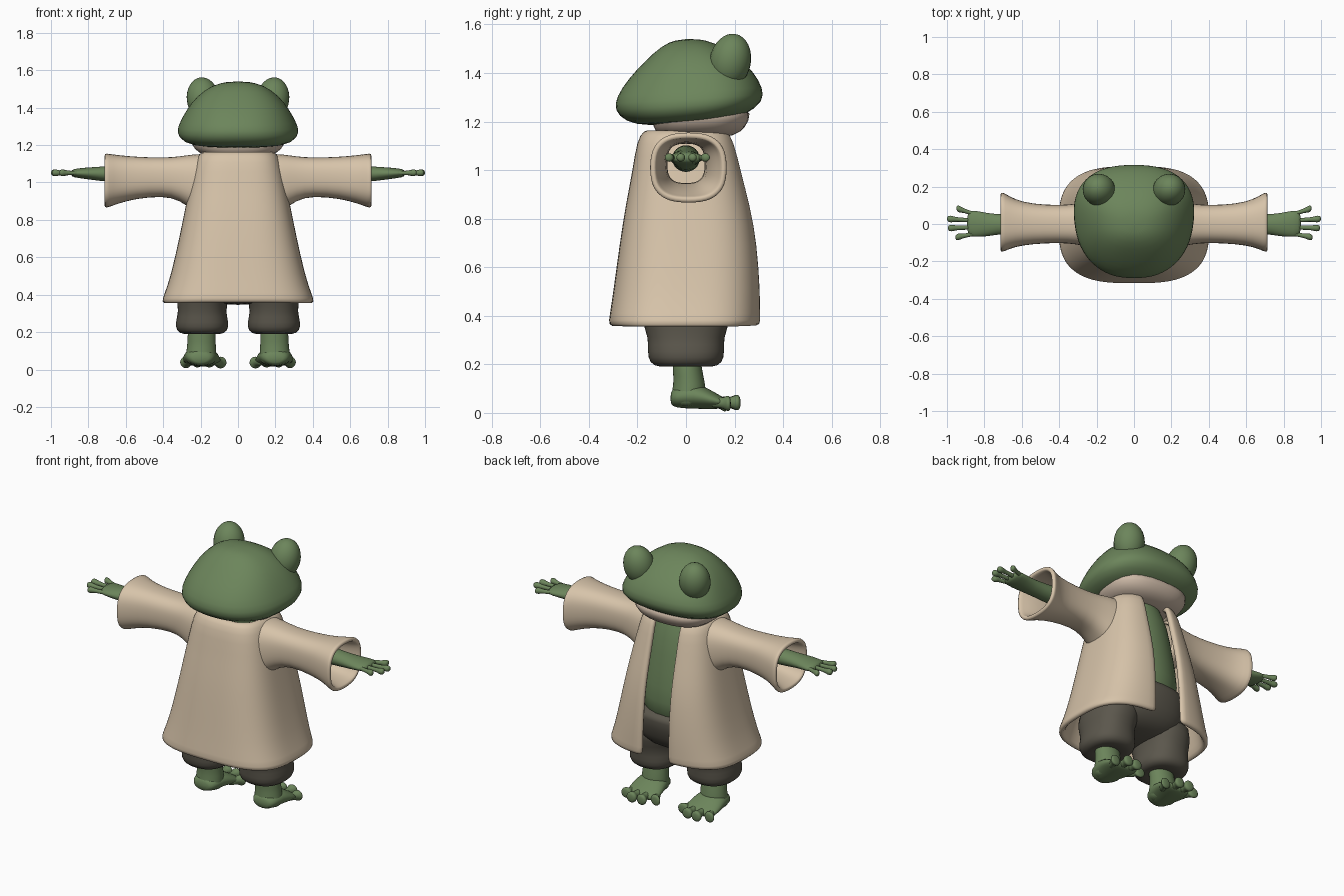
import bpy, bmesh, math
from mathutils import Euler

cube = bpy.data.objects.get("Cube")
if cube:
    bpy.data.objects.remove(cube, do_unlink=True)


def material(name, color):
    mat = bpy.data.materials.new(name)
    mat.use_nodes = True
    mat.diffuse_color = (*color, 1)
    mat.node_tree.nodes["Principled BSDF"].inputs["Base Color"].default_value = (*color, 1)
    return mat


green = material("frog green", (0.15, 0.235, 0.105))
cloth = material("cream cloth", (0.68, 0.55, 0.40))
throat = material("pale throat", (0.60, 0.48, 0.38))
brown = material("dark trousers", (0.105, 0.095, 0.073))


def finish(name, bm, mat, mirror=False, thickness=0, smooth=1):
    mesh = bpy.data.meshes.new(name)
    bm.to_mesh(mesh)
    bm.free()
    mesh.materials.append(mat)
    for poly in mesh.polygons:
        poly.use_smooth = True
    obj = bpy.data.objects.new(name, mesh)
    bpy.context.collection.objects.link(obj)
    if mirror:
        obj.modifiers.new("Mirror", 'MIRROR').use_mirror_merge = False
    if thickness:
        solid = obj.modifiers.new("Solidify", 'SOLIDIFY')
        solid.thickness = thickness
        solid.offset = -1
    if smooth:
        sub = obj.modifiers.new("Subdivision", 'SUBSURF')
        sub.levels = sub.render_levels = smooth
    return obj


def power(value, exponent):
    return math.copysign(abs(value) ** exponent, value)


def add_loft(bm, axis, rings, count=24, squareness=2, gap=0, tilt=0, taper=0, caps=True):
    """Skin rings of (position, centre a, centre b, radius a, radius b) along an axis."""
    loops = []
    for pos, ca, cb, ra, rb in rings:
        start = math.asin((gap / ra) ** (squareness / 2)) if gap else 0
        steps = count - 1 if gap else count
        loop = []
        for i in range(count):
            t = start + (math.tau - 2 * start) * i / steps
            b = rb * power(math.cos(t), 2 / squareness)
            a = ra * power(math.sin(t), 2 / squareness) * (1 + taper * b)
            point = {'x': (pos, ca + a, cb + b),
                     'y': (cb + b, pos, ca + a),
                     'z': (ca + a, cb + b, pos + tilt * b)}[axis]
            loop.append(bm.verts.new(point))
        loops.append(loop)
    rising = rings[-1][0] > rings[0][0]
    for one, two in zip(loops, loops[1:]):
        for i in range(count - 1 if gap else count):
            j = (i + 1) % count
            quad = [one[i], one[j], two[j], two[i]]
            bm.faces.new(quad[::-1] if rising else quad)
    if caps:
        bm.faces.new(loops[0][::-1] if not rising else loops[0])
        bm.faces.new(loops[-1] if not rising else loops[-1][::-1])
        bmesh.ops.recalc_face_normals(bm, faces=bm.faces[:])


def loft(name, mat, axis, rings, mirror=False, thickness=0, **options):
    bm = bmesh.new()
    add_loft(bm, axis, rings, **options)
    return finish(name, bm, mat, mirror, thickness)


def digits(name, axis, base, tips, radius, ball):
    """Slim digits with round tips; points are (along, a, b)."""
    bm = bmesh.new()
    profile = [(0, radius), (0.45, radius * 0.9), (0.7, radius), (0.82, ball),
               (0.94, ball), (1, ball * 0.5)]
    for root, tip in zip(base, tips):
        rings = []
        for f, r in profile:
            p, a, b = (s + (e - s) * f for s, e in zip(root, tip))
            rings.append((p, a, b, r, r))
        add_loft(bm, axis, rings, count=10)
    return finish(name, bm, green, mirror=True)


# Head and throat
loft("head", green, 'z', [
    (1.54, 0, 0, .05, .04), (1.52, 0, .01, .14, .11),
    (1.46, 0, .02, .22, .19), (1.39, 0, .02, .272, .26),
    (1.32, 0, .015, .308, .303), (1.265, 0, .012, .33, .31),
    (1.213, 0, 0, .295, .25), (1.19, 0, 0, .2, .16)],
    count=32, squareness=2.4, tilt=.06, taper=.35)
loft("throat", throat, 'z', [
    (1.27, 0, .06, .27, .22), (1.2, 0, .06, .25, .2),
    (1.155, 0, .05, .215, .18), (1.13, 0, .04, .12, .12)],
    squareness=2.5)

# Raised eye domes
bm = bmesh.new()
bmesh.ops.create_uvsphere(bm, u_segments=24, v_segments=16, radius=1)
for v in bm.verts:
    v.co.x *= .087
    v.co.y *= .085
    v.co.z *= .115
    v.co.rotate(Euler((-.2, .12, 0)))
    v.co.x += .187
    v.co.y += .182
    v.co.z += 1.448
finish("eye_domes", bm, green, mirror=True, smooth=0)

# Torso with neck
loft("torso", green, 'z', [
    (1.2, 0, .02, .12, .11), (1.14, 0, .02, .13, .125),
    (1.06, 0, .02, .18, .16), (.85, 0, .02, .21, .195),
    (.68, 0, .02, .24, .22), (.5, 0, .02, .23, .2)])

# Open robe, split down the chest
loft("robe_body", cloth, 'z', [
    (1.165, 0, 0, .165, .145), (1.165, 0, 0, .2, .175),
    (1.12, 0, 0, .228, .203), (1.0, 0, .005, .255, .225),
    (.85, 0, .01, .285, .26), (.7, 0, .012, .315, .285),
    (.5, 0, .005, .36, .305), (.4, 0, -.003, .395, .312),
    (.36, 0, -.005, .412, .317)],
    count=44, squareness=3, gap=.085, thickness=.035, caps=False)

# Wide hollow sleeves
loft("sleeves", cloth, 'x', [
    (.712, .01, 1.01, .162, .147), (.695, .01, 1.01, .158, .145),
    (.64, .005, 1.017, .128, .13), (.55, 0, 1.025, .108, .113),
    (.4, 0, 1.03, .1, .102), (.31, 0, 1.022, .108, .118),
    (.24, 0, 1.0, .125, .152), (.16, 0, .98, .14, .175)],
    mirror=True, squareness=2.6, thickness=.025, caps=False)

# Arms and palms
loft("arms", green, 'x', [
    (.15, 0, 1.05, .06, .06), (.5, 0, 1.045, .058, .055),
    (.7, 0, 1.045, .05, .042), (.78, -.005, 1.048, .062, .034),
    (.86, .002, 1.05, .074, .026), (.895, .004, 1.05, .062, .018)],
    mirror=True)
digits("fingers", 'x',
       [(.83, .045, 1.05), (.85, .018, 1.05), (.85, -.018, 1.05), (.83, -.048, 1.05)],
       [(.95, .085, 1.052), (1.0, .028, 1.052), (.995, -.022, 1.052), (.955, -.072, 1.052)],
       .013, .019)

# Baggy trousers
loft("trouser_seat", brown, 'z', [
    (.61, 0, .02, .25, .235), (.58, 0, .02, .265, .24),
    (.45, 0, .01, .29, .225), (.38, 0, 0, .24, .18),
    (.345, 0, 0, .12, .1)], squareness=2.4)
loft("trouser_legs", brown, 'z', [
    (.5, .165, 0, .14, .2), (.38, .19, 0, .142, .185),
    (.31, .192, 0, .125, .155), (.25, .192, 0, .145, .16),
    (.205, .192, 0, .138, .152), (.185, .192, 0, .1, .11),
    (.2, .192, 0, .05, .05)], mirror=True, squareness=2.3)

# Shins, feet and toes
loft("shins", green, 'z', [
    (.25, .19, 0, .075, .06), (.18, .195, .005, .075, .06),
    (.12, .195, .015, .077, .065), (.06, .198, .01, .085, .075),
    (.02, .198, .01, .07, .06)], mirror=True)
loft("feet", green, 'y', [
    (-.065, .06, .2, .025, .045), (-.045, .065, .2, .045, .075),
    (.03, .075, .198, .058, .09), (.1, .055, .195, .04, .102),
    (.15, .042, .19, .025, .1), (.17, .04, .19, .012, .08)], mirror=True)
digits("toes", 'y',
       [(.08, .045, .13), (.11, .045, .165), (.11, .045, .21), (.09, .045, .25)],
       [(.17, .036, .088), (.22, .042, .152), (.225, .042, .218), (.185, .038, .282)],
       .024, .034)
